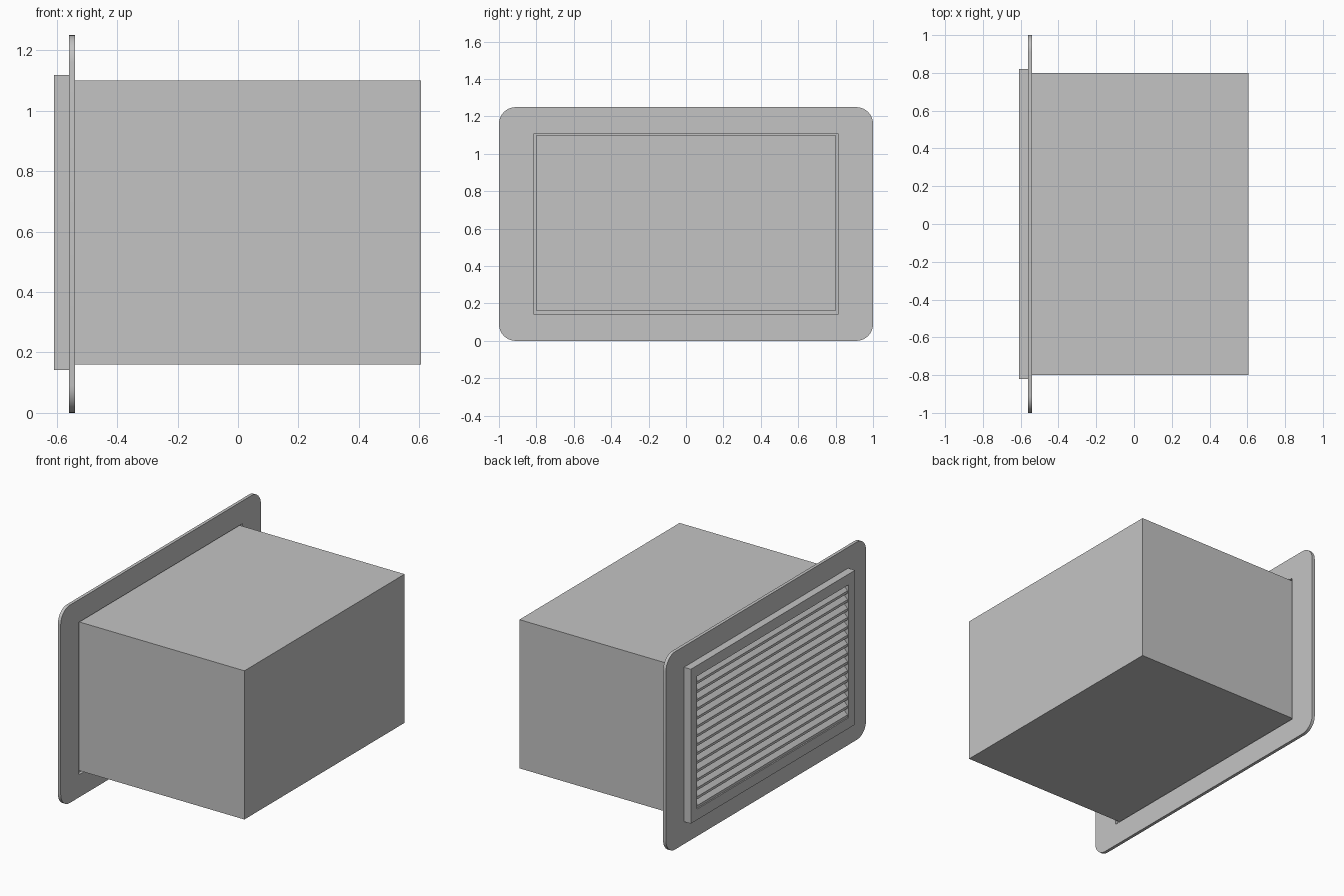
import bpy, bmesh, math
from mathutils import Matrix, Vector

cube = bpy.data.objects.get("Cube")
if cube:
    bpy.data.objects.remove(cube, do_unlink=True)

grey = bpy.data.materials.new("light grey")
grey.use_nodes = True
colour = (0.55, 0.55, 0.55, 1)
grey.diffuse_color = colour
grey.node_tree.nodes["Principled BSDF"].inputs["Base Color"].default_value = colour

MID = 0.63  # height of the duct axis


def finish(name, bm):
    bmesh.ops.recalc_face_normals(bm, faces=bm.faces)
    mesh = bpy.data.meshes.new(name)
    bm.to_mesh(mesh)
    bm.free()
    mesh.materials.append(grey)
    obj = bpy.data.objects.new(name, mesh)
    bpy.context.collection.objects.link(obj)
    return obj


def rounded_rect(half_y, half_z, radius, steps):
    """Outline as (y, z) points, with equal point counts per corner."""
    pts = []
    for corner, (sy, sz) in enumerate([(1, 1), (-1, 1), (-1, -1), (1, -1)]):
        for i in range(steps + 1):
            a = math.radians(90) * (corner + i / steps)
            pts.append((sy * (half_y - radius) + radius * math.cos(a),
                        sz * (half_z - radius) + radius * math.sin(a)))
    return pts


def ring(name, outer, inner, x0, x1, z_mid):
    """Flat frame between two outlines, extruded along x."""
    bm = bmesh.new()
    n = len(outer)
    loops = [[bm.verts.new((x, y, z + z_mid)) for y, z in pts]
             for pts, x in ((outer, x0), (outer, x1), (inner, x1), (inner, x0))]
    for k in range(4):
        a, b = loops[k], loops[(k + 1) % 4]
        for i in range(n):
            j = (i + 1) % n
            bm.faces.new((a[i], a[j], b[j], b[i]))
    bmesh.ops.remove_doubles(bm, verts=bm.verts, dist=1e-5)
    return finish(name, bm)


def box(name, low, high):
    bm = bmesh.new()
    low, high = Vector(low), Vector(high)
    bmesh.ops.create_cube(bm, size=1, matrix=Matrix.Translation((low + high) / 2)
                          @ Matrix.Diagonal((*(high - low), 1)))
    return finish(name, bm)


# Wall flange with rounded corners and an opening for the duct
STEPS = 8
flange = ring("wall_flange", rounded_rect(1, 0.625, 0.09, STEPS),
              rounded_rect(0.815, 0.482, 0, STEPS), -0.56, -0.54, 0.625)
bpy.context.view_layer.objects.active = flange
flange.select_set(True)
bpy.ops.object.shade_smooth_by_angle(angle=math.radians(30))
flange.select_set(False)

# Duct body
box("duct_body", (-0.56, -0.8, 0.16), (0.605, 0.8, 1.10))

# Raised grille frame
ring("grille_frame", rounded_rect(0.82, 0.488, 0, 1),
     rounded_rect(0.757, 0.42, 0, 1), -0.608, -0.558, MID)

# Louvre slats sloping down towards the outside
COUNT = 15
BOTTOM, TOP = MID - 0.42, MID + 0.42
pitch = (TOP - BOTTOM) / COUNT
lip = 0.016
bm = bmesh.new()
for i in range(COUNT):
    z = BOTTOM + i * pitch
    section = [(-0.6, z), (-0.6, z + lip), (-0.559, z + pitch), (-0.559, z + pitch - lip)]
    ends = [[bm.verts.new((x, y, h)) for x, h in section] for y in (-0.758, 0.758)]
    bm.faces.new(ends[0])
    bm.faces.new(ends[1])
    for k in range(4):
        m = (k + 1) % 4
        bm.faces.new((ends[0][k], ends[0][m], ends[1][m], ends[1][k]))
finish("louvre_slats", bm)
